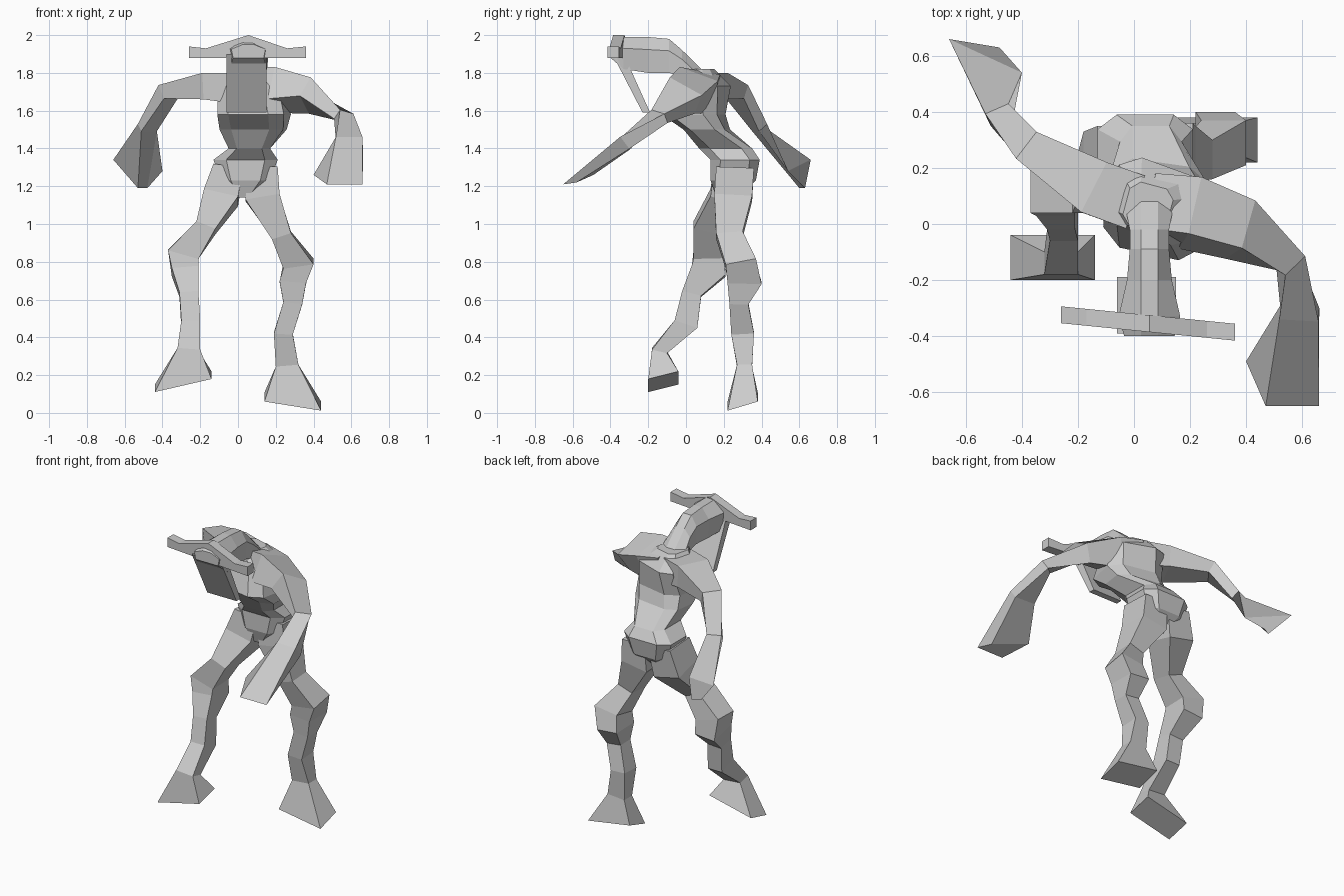
import bpy
import bmesh
import math
from mathutils import Vector, Matrix

if "Cube" in bpy.data.objects:
    bpy.data.objects.remove(bpy.data.objects["Cube"], do_unlink=True)

# Single plain clay colour
GREY = (.6, .6, .6, 1)
clay = bpy.data.materials.new("clay_grey")
clay.use_nodes = True
clay.diffuse_color = GREY
clay.node_tree.nodes["Principled BSDF"].inputs["Base Color"].default_value = GREY

# Corner signs of a rectangular section, in order around it
CORNERS = [(-1, 1), (1, 1), (1, -1), (-1, -1)]


def loft(name, rings):
    """Skin a list of equally sized point rings and cap both ends."""
    bm = bmesh.new()
    loops = [[bm.verts.new(point) for point in ring] for ring in rings]
    count = len(loops[0])
    for lower, upper in zip(loops, loops[1:]):
        for i in range(count):
            j = (i + 1) % count
            bm.faces.new((lower[i], lower[j], upper[j], upper[i]))
    bm.faces.new(loops[0])
    bm.faces.new(loops[-1])
    bmesh.ops.recalc_face_normals(bm, faces=bm.faces)
    mesh = bpy.data.meshes.new(name)
    bm.to_mesh(mesh)
    bm.free()
    mesh.materials.append(clay)
    obj = bpy.data.objects.new(name, mesh)
    bpy.context.collection.objects.link(obj)


def tangent_at(path, index):
    """Direction of a path at a joint, averaged over its neighbours."""
    before = path[max(index - 1, 0)]
    after = path[min(index + 1, len(path) - 1)]
    return (Vector(after) - Vector(before)).normalized()


def level_ring(centre, width, depth, slope_x=0, slope_y=0):
    """Rectangle seen from above, sloped along x and y."""
    ring = []
    for u, v in CORNERS:
        x, y = u * width, v * depth
        ring.append(Vector(centre) + Vector((x, y, x * slope_x + y * slope_y)))
    return ring


def torso_ring(x, y, z, width, depth, yaw):
    """Rectangle with cut corners, turned about the vertical."""
    turn = Matrix.Rotation(math.radians(yaw), 3, "Z")
    ring = []
    for u, v in CORNERS:
        pair = [Vector((u * width, v * depth * .6, 0)),
                Vector((u * width * .6, v * depth, 0))]
        if u * v > 0:
            pair.reverse()
        ring += [Vector((x, y, z)) + turn @ corner for corner in pair]
    return ring


def head_ring(y, width, z_base, z_crest):
    """Six-sided upright section with a narrow crest."""
    z_side = z_base + (z_crest - z_base) * .65
    half = [(width * .9, z_base), (width, z_side), (.03, z_crest)]
    right = [(HEAD_X + w, y, z) for w, z in half]
    left = [(HEAD_X - w, y, z) for w, z in reversed(half)]
    return right + left


def build_leg(name, joints, sole_tilt):
    """Leg sections lean with the path; the sole has its own tilt."""
    rings = []
    for i, (joint, size) in enumerate(zip(joints, LEG_SIZES)):
        along = tangent_at(joints, i)
        lean = (-.6 * along.x / along.z, -.6 * along.y / along.z)
        rings.append(level_ring(joint, *size, *lean))
    rings[-1] = level_ring(joints[-1], *LEG_SIZES[-1], *sole_tilt)
    loft(name, rings)


def build_arm(name, joints, sizes, hand):
    """Arm sections stand square to the path, rolled, and end in the hand corners."""
    palm = sum((Vector(corner) for corner in hand), Vector()) / len(hand)
    path = joints + [palm]
    rings = []
    for i, (joint, (width, height, roll)) in enumerate(zip(joints, sizes)):
        along = tangent_at(path, i)
        turn = Matrix.Rotation(math.radians(roll), 3, along)
        side = along.cross(Vector((0, 0, 1))).normalized()
        up = turn @ side.cross(along)
        side = turn @ side
        rings.append([Vector(joint) + side * u * width + up * v * height
                      for u, v in CORNERS])
    loft(name, rings + [hand])


# Torso from the crotch to the base of the neck
torso = [
    (.03, .22, 1.14, .04, .06, 0),
    (.04, .25, 1.23, .13, .12, 0),
    (.04, .26, 1.34, .17, .13, 0),
    (.06, .21, 1.4, .11, .14, 0),
    (.08, .11, 1.5, .17, .11, -8),
    (.085, .04, 1.58, .18, .15, -12),
    (.08, .08, 1.73, .17, .13, -20),
    (.05, .06, 1.82, .08, .08, -15),
]
loft("torso", [torso_ring(*ring) for ring in torso])

# Legs: hip, upper thigh, lower thigh, knee, below knee, calf, ankle, instep, sole
LEG_SIZES = [(.08, .1), (.09, .1), (.05, .07), (.08, .08), (.07, .09),
             (.05, .05), (.05, .06), (.06, .04), (.15, .08)]
build_leg("right_leg", [
    (-.05, .25, 1.3), (-.09, .23, 1.14), (-.17, .11, .98), (-.29, .12, .84),
    (-.28, .12, .75), (-.26, .03, .63), (-.25, 0, .47), (-.26, -.14, .33),
    (-.29, -.12, .165),
], (.23, .25))
build_leg("left_leg", [
    (.13, .26, 1.3), (.13, .25, 1.14), (.23, .23, .94), (.32, .29, .79),
    (.29, .31, .69), (.29, .28, .58), (.24, .3, .42), (.26, .31, .25),
    (.29, .3, .06),
], (-.16, .3))

# Arms: chest, shoulder, elbow, wrist and flared hand
build_arm("right_arm",
          [(0, .08, 1.72), (-.14, .13, 1.73), (-.37, .27, 1.7), (-.48, .39, 1.51)],
          [(.1, .08, 0), (.1, .07, 0), (.06, .04, 0), (.045, .03, 0)],
          [(-.66, .66, 1.34), (-.4, .54, 1.28), (-.48, .63, 1.19), (-.53, .6, 1.19)])
build_arm("left_arm",
          [(.05, .07, 1.72), (.2, .04, 1.71), (.38, -.02, 1.68),
           (.56, -.14, 1.57), (.59, -.32, 1.43)],
          [(.1, .09, -10), (.11, .09, -20), (.1, .06, -30), (.05, .03, -15), (.07, .04, 0)],
          [(.66, -.65, 1.21), (.47, -.65, 1.21), (.4, -.49, 1.26), (.61, -.58, 1.22)])

# Neck and crested head
HEAD_X = .055
head = [
    (.08, .09, 1.7, 1.82),
    (-.02, .07, 1.78, 1.92),
    (-.09, .07, 1.8, 1.98),
    (-.2, .08, 1.8, 1.99),
    (-.33, .11, 1.82, 1.99),
    (-.4, .09, 1.88, 1.95),
]
loft("head", [head_ring(*ring) for ring in head])

# Side horns: one bar, rising to a peak in the middle, with a slight turn
horn_rings = []
for x, top in ((-.26, 1.94), (-.17, 1.93), (HEAD_X, 2), (.26, 1.93), (.36, 1.94)):
    horn_rings.append([(x, -.35 - x * .1 + u * .03, top if v > 0 else 1.88)
                       for u, v in CORNERS])
loft("horn_bar", horn_rings)

# Sloping face plate hanging below the head
loft("face_plate", [level_ring((.045, -.36, 1.9), .105, .03),
                    level_ring((.045, -.21, 1.59), .105, .02)])
